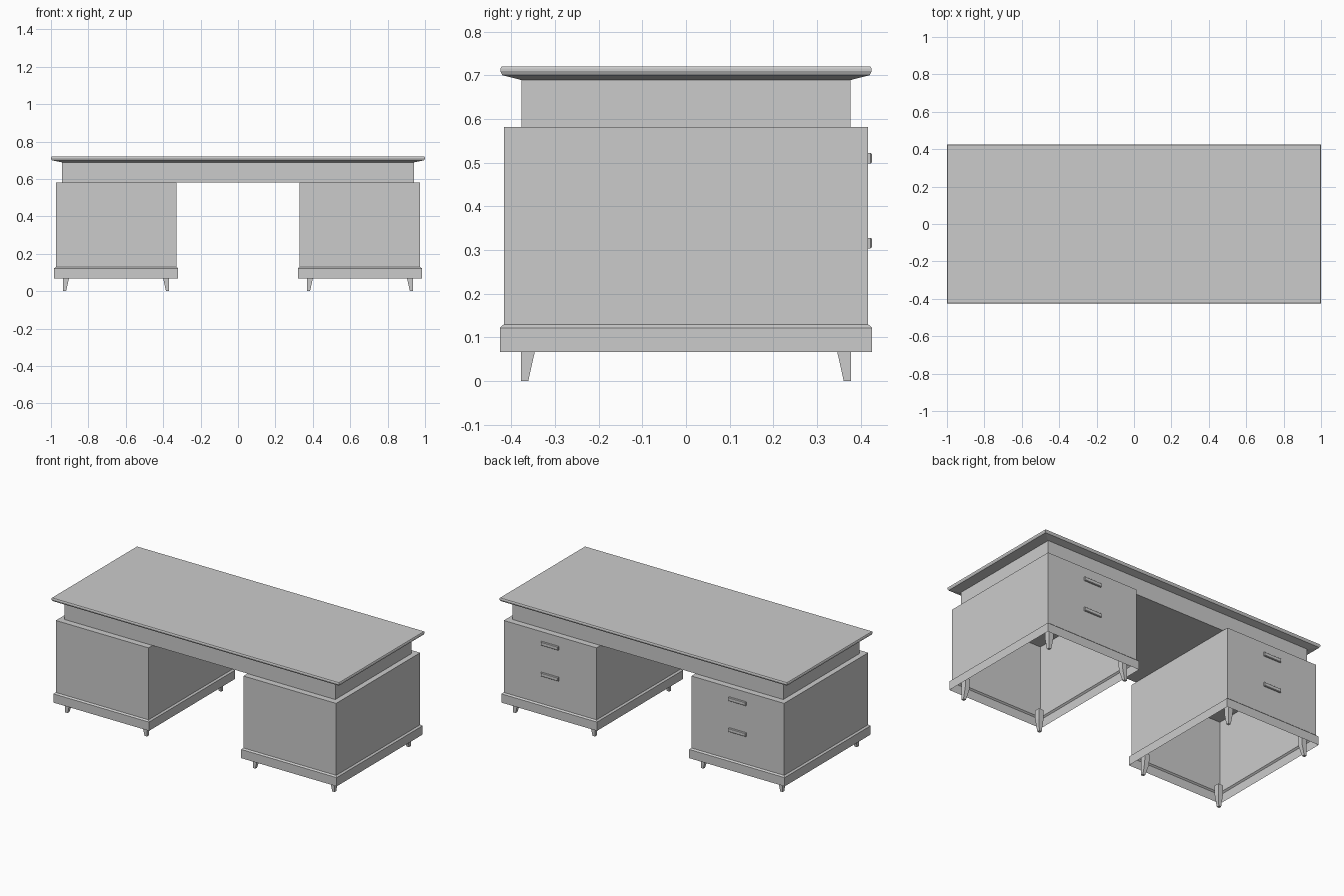
import bpy, bmesh
from mathutils import Vector

if "Cube" in bpy.data.objects:
    bpy.data.objects.remove(bpy.data.objects["Cube"])


def loft(name, rings, cap_bottom=True, cap_top=True):
    """Stack rectangles (x0, x1, y0, y1, z) from bottom to top into one mesh."""
    bm = bmesh.new()
    loops = []
    for x0, x1, y0, y1, z in rings:
        corners = ((x0, y0), (x1, y0), (x1, y1), (x0, y1))
        loops.append([bm.verts.new((x, y, z)) for x, y in corners])
    for a, b in zip(loops, loops[1:]):
        for i in range(4):
            j = (i + 1) % 4
            bm.faces.new((a[i], a[j], b[j], b[i]))
    if cap_bottom:
        bm.faces.new(loops[0][::-1])
    if cap_top:
        bm.faces.new(loops[-1])
    mesh = bpy.data.meshes.new(name)
    bm.to_mesh(mesh)
    bm.free()
    obj = bpy.data.objects.new(name, mesh)
    bpy.context.collection.objects.link(obj)
    return obj


def rect(hx, hy, z, cx=0.0, cy=0.0):
    return (cx - hx, cx + hx, cy - hy, cy + hy, z)


# Desk top with undercut edge
loft("desk_top", [
    rect(0.94, 0.377, 0.689),
    rect(0.995, 0.42, 0.70),
    rect(1.0, 0.425, 0.71),
    rect(1.0, 0.425, 0.715),
    rect(0.997, 0.422, 0.72),
])

# Recessed apron under the top
loft("apron", [rect(0.94, 0.377, 0.582), rect(0.94, 0.377, 0.689)], cap_top=False)

for side, cx in (("left", -0.652), ("right", 0.652)):
    # Pedestal: hollow shell open below, with a plinth band and bevelled lip
    loft(side + "_pedestal", [
        rect(0.332, 0.426, 0.067, cx),
        rect(0.332, 0.426, 0.122, cx),
        rect(0.322, 0.417, 0.13, cx),
        rect(0.322, 0.417, 0.582, cx),
    ], cap_bottom=False)

    # Drawer handles on the back face, with chamfered outer edges
    for level, z in (("upper", 0.510), ("lower", 0.316)):
        handle = loft(f"{side}_{level}_handle", [
            rect(0.06, 0.012, 0.0),
            rect(0.06, 0.012, 0.006),
            rect(0.057, 0.009, 0.0095),
        ])
        for v in handle.data.vertices:
            x, y, depth = v.co
            v.co = Vector((-x + cx, 0.4165 + depth, y + z))

    # Tapered legs: outer faces upright, inner faces sloping
    for sx in (-1, 1):
        for sy in (-1, 1):
            rings = []
            for w, z in ((0.017, 0.0), (0.032, 0.067), (0.034, 0.13)):
                xs = sorted((cx + sx * 0.284, cx + sx * (0.284 - w)))
                ys = sorted((sy * 0.378, sy * (0.378 - w)))
                rings.append((*xs, *ys, z))
            x_name = "outer" if sx * cx > 0 else "inner"
            y_name = "front" if sy < 0 else "back"
            loft(f"{side}_{x_name}_{y_name}_leg", rings)
